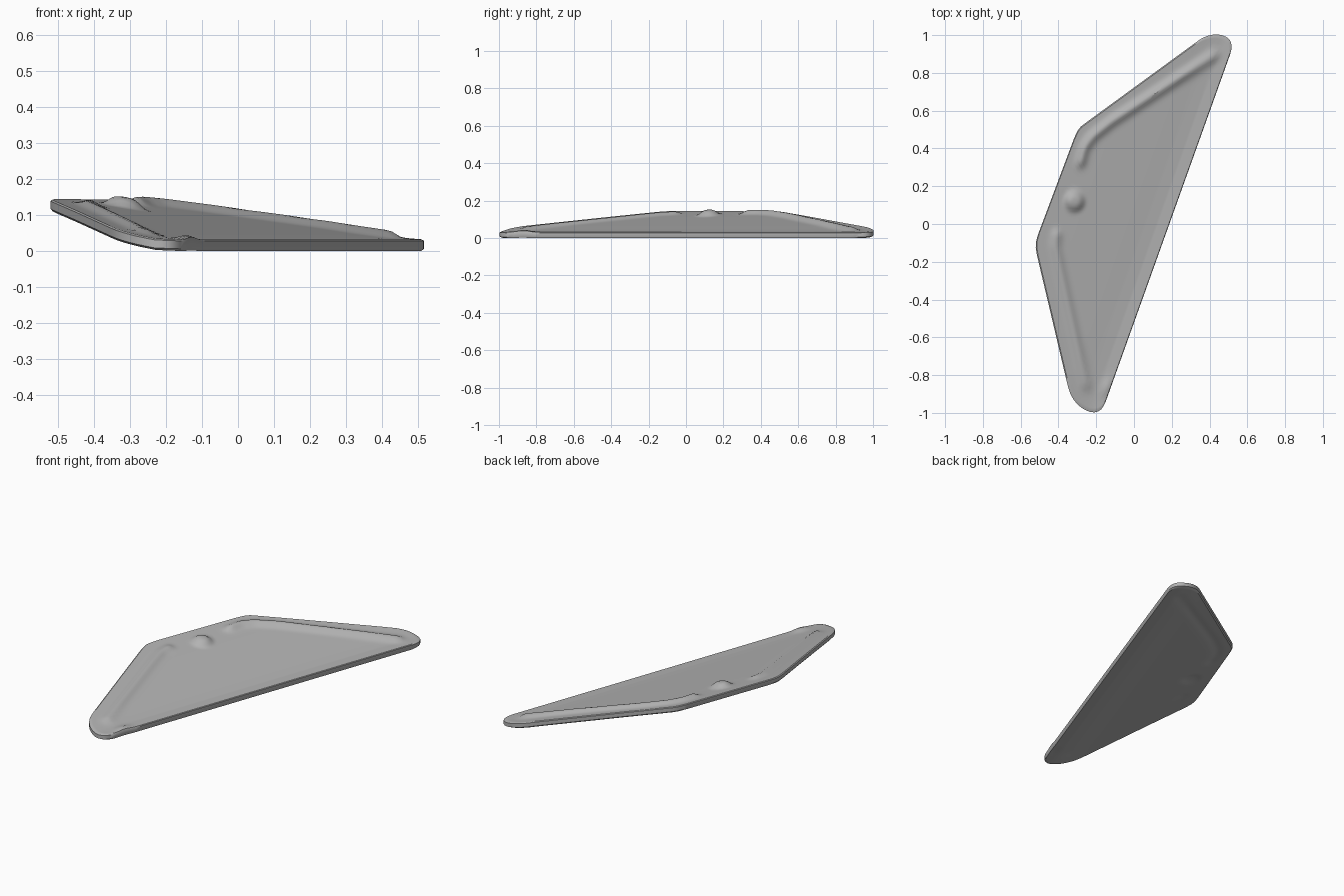
import bpy, bmesh
from math import exp
from mathutils import Vector
from mathutils.geometry import intersect_point_line

if "Cube" in bpy.data.objects:
    bpy.data.objects.remove(bpy.data.objects["Cube"])

grey = bpy.data.materials.new("plain grey")
grey.use_nodes = True
colour = (0.45, 0.45, 0.45, 1)
grey.diffuse_color = colour
grey.node_tree.nodes["Principled BSDF"].inputs["Base Color"].default_value = colour


def path(*pts):
    return [Vector((x, y, 0)) for x, y in pts]


# Plan outline with rounded corners, anticlockwise from the long straight edge
corners = path((0.515, 0.915), (0.517, 0.955), (0.5, 0.985), (0.46, 1.003), (0.41, 1.003),
               (0.36, 0.985), (-0.25, 0.54), (-0.29, 0.51), (-0.315, 0.46),
               (-0.51, -0.06), (-0.522, -0.11), (-0.515, -0.16), (-0.35, -0.86),
               (-0.335, -0.905), (-0.31, -0.945), (-0.27, -0.98), (-0.22, -1.0),
               (-0.18, -0.99), (-0.155, -0.955))

# Raised beads pressed into the top, and the small knob
beads = [path((-0.28, 0.33), (-0.262, 0.4), (-0.22, 0.46), (-0.12, 0.54), (0.42, 0.89)),
         path((-0.41, -0.06), (-0.415, -0.12), (-0.395, -0.22), (-0.255, -0.85)),
         path((-0.15, -0.88), (-0.14, -0.85))]
bead_heights = (0.02, 0.014, 0.01)
knob = Vector((-0.315, 0.12, 0))
edge_start = Vector((-0.16, -0.97, 0))
edge_normal = Vector((-0.942, 0.336, 0))
bend = [(0, 0), (0.06, 0.003), (0.12, 0.014), (0.21, 0.033), (0.46, 0.081), (0.7, 0.125)]


def rise(p):
    """Height of the underside, curving up away from the long edge."""
    d = (p - edge_start).dot(edge_normal)
    for (a, za), (b, zb) in zip(bend, bend[1:]):
        if d <= b:
            return max(0, za + (zb - za) * (d - a) / (b - a))
    return bend[-1][1]


def distance(p, line):
    best = 9
    for a, b in zip(line, line[1:]):
        q, t = intersect_point_line(p, a, b)
        q = a.lerp(b, min(1, max(0, t)))
        best = min(best, (p - q).length)
    return best


def relief(p):
    z = max(h * exp(-(distance(p, b) / 0.026) ** 2) for b, h in zip(beads, bead_heights))
    return z + 0.027 * exp(-((p - knob).length / 0.048) ** 4)


def chaikin(pts):
    out = []
    for a, b in zip(pts, pts[1:] + pts[:1]):
        out += [a.lerp(b, 0.25), a.lerp(b, 0.75)]
    return out


def subdivide(pts, step):
    out = []
    for a, b in zip(pts, pts[1:] + pts[:1]):
        n = max(1, round((b - a).length / step))
        out += [a.lerp(b, i / n) for i in range(n)]
    return out


# Light corner rounding that leaves the long sides straight
outline = subdivide(chaikin(subdivide(corners, 0.05)), 0.02)
centre = Vector((-0.06, 0.06, 0))

# Curved plate: concentric rings on both faces, joined by a thin side wall
bm = bmesh.new()
RINGS = 44
THICK = 0.032


def ring(scale, height):
    out = []
    for p in outline:
        q = centre.lerp(p, scale)
        q.z = height(q)
        out.append(bm.verts.new(q))
    return out


def top(p):
    return rise(p) + THICK + relief(p)


def bottom(p):
    return rise(p) + 0.25 * relief(p)


scales = [(i + 1) / RINGS for i in range(RINGS - 1)] + [0.988]
loops = [ring(s, bottom) for s in scales]
loops.append(ring(1, lambda p: rise(p) + 0.006))
loops.append(ring(1, lambda p: rise(p) + THICK - 0.004))
loops += [ring(s, top) for s in reversed(scales)]
count = len(outline)
for low, high in zip(loops, loops[1:]):
    for i in range(count):
        j = (i + 1) % count
        bm.faces.new((low[i], low[j], high[j], high[i]))
for loop, height in ((loops[0], bottom), (loops[-1], top)):
    c = centre.copy()
    c.z = height(c)
    hub = bm.verts.new(c)
    for i in range(count):
        bm.faces.new((loop[i], loop[(i + 1) % count], hub))
bmesh.ops.recalc_face_normals(bm, faces=bm.faces)

mesh = bpy.data.meshes.new("curved_panel")
bm.to_mesh(mesh)
bm.free()
mesh.materials.append(grey)
panel = bpy.data.objects.new("curved_panel", mesh)
bpy.context.collection.objects.link(panel)
bpy.context.view_layer.objects.active = panel
panel.select_set(True)
bpy.ops.object.shade_smooth_by_angle(angle=0.6)
